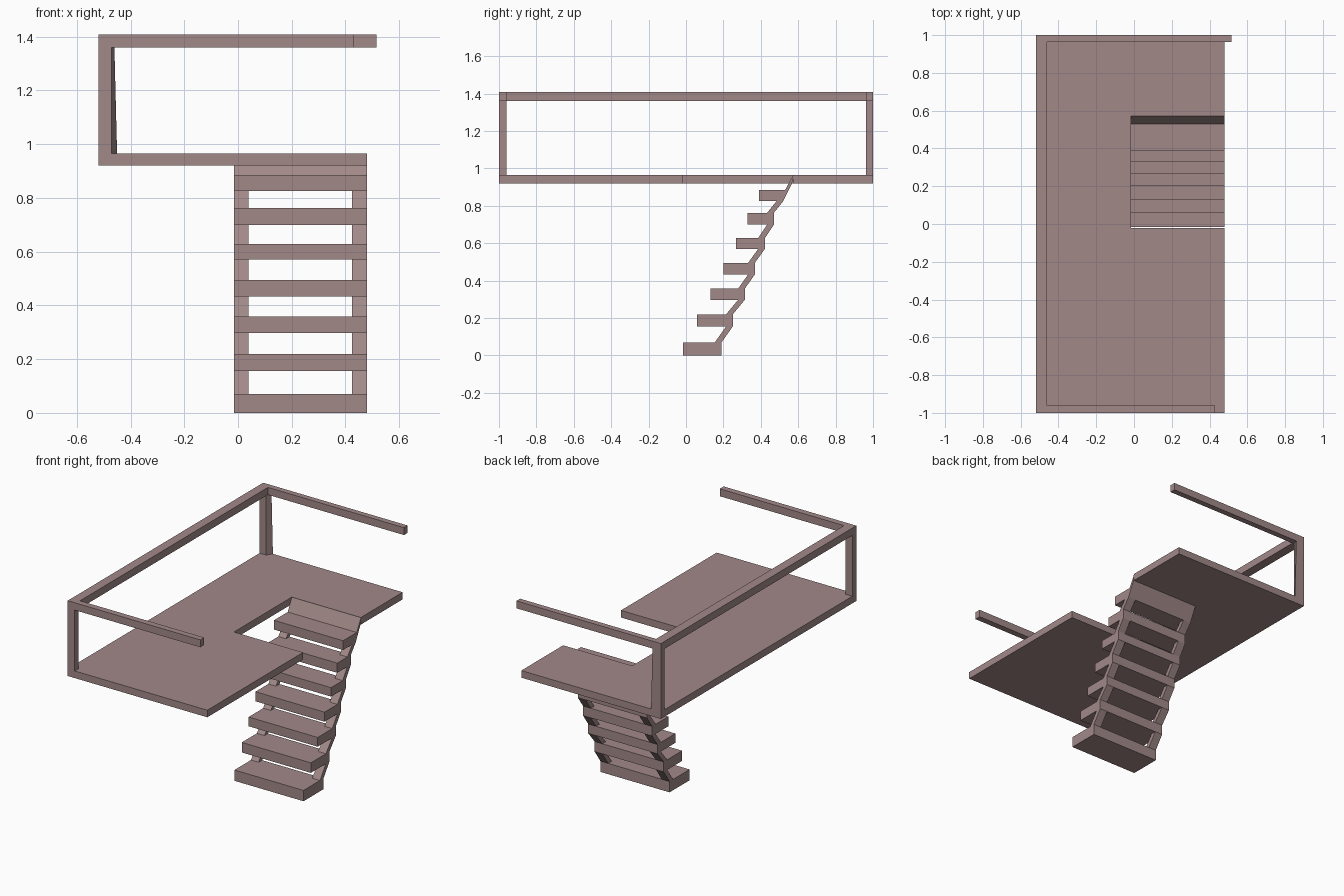
import bpy, bmesh
from mathutils import Vector

if "Cube" in bpy.data.objects:
    bpy.data.objects.remove(bpy.data.objects["Cube"])

mat = bpy.data.materials.new("dusty_brown")
mat.diffuse_color = (0.36, 0.25, 0.25, 1)
mat.use_nodes = True
mat.node_tree.nodes["Principled BSDF"].inputs["Base Color"].default_value = mat.diffuse_color


def prism(name, pts, shift):
    """Extrude a flat polygon of 3D points along a vector."""
    bm = bmesh.new()
    face = bm.faces.new([bm.verts.new(p) for p in pts])
    ext = bmesh.ops.extrude_face_region(bm, geom=[face])
    top = [v for v in ext["geom"] if isinstance(v, bmesh.types.BMVert)]
    bmesh.ops.translate(bm, verts=top, vec=Vector(shift))
    bmesh.ops.recalc_face_normals(bm, faces=bm.faces[:])
    me = bpy.data.meshes.new(name)
    bm.to_mesh(me)
    bm.free()
    me.materials.append(mat)
    ob = bpy.data.objects.new(name, me)
    bpy.context.collection.objects.link(ob)
    return ob


def plan(name, pts, z0, z1):
    return prism(name, [(x, y, z0) for x, y in pts], (0, 0, z1 - z0))


def side(name, pts, x0, x1):
    return prism(name, [(x0, y, z) for y, z in pts], (x1 - x0, 0, 0))


L, R = -0.015, 0.48          # stair width
FLOOR, TOP = 0.92, 0.966     # platform heights

# Platform with stair opening
plan("platform", [(-0.52, -1), (R, -1), (R, -0.02), (L, -0.02), (L, 0.572),
                  (R, 0.572), (R, 1), (-0.52, 1)], FLOOR, TOP)

# Handrail running around three sides
plan("handrail", [(0.43, -1), (0.43, -0.96), (-0.46, -0.96), (-0.46, 0.963),
                  (0.515, 0.963), (0.515, 1), (-0.52, 1), (-0.52, -1)], 1.36, 1.408)

# Corner posts
plan("front_post", [(-0.52, -1), (-0.47, -1), (-0.47, -0.96), (-0.52, -0.96)], TOP, 1.36)
back = plan("back_post", [(-0.52, 0.963), (-0.473, 0.963), (-0.46, 1), (-0.52, 1)], TOP, 1.36)
for v in back.data.vertices:   # slight flare at the foot
    if v.co.z < 1 and v.co.x > -0.465:
        v.co.x += 0.01

# Treads: front y, back y, bottom z, top z
treads = [(-0.015, 0.19, 0.0, 0.07), (0.06, 0.25, 0.155, 0.22),
          (0.13, 0.315, 0.298, 0.358), (0.2, 0.368, 0.433, 0.495),
          (0.267, 0.422, 0.57, 0.628), (0.33, 0.47, 0.70, 0.763)]
for i, (y0, y1, z0, z1) in enumerate(treads):
    side(f"tread_{i + 1}", [(y0, z0), (y1, z0), (y1, z1), (y0, z1)], L, R)

# Top tread with sloping panel up to the platform
side("top_tread", [(0.39, 0.825), (0.52, 0.825), (0.567, FLOOR), (0.574, TOP),
                   (0.53, 0.885), (0.39, 0.885)], L, R)

# Side stringers linking each tread to the next
W = 0.036
joints = treads + [(0.39, 0.52, 0.825, 0.885)]
for i, (a, b) in enumerate(zip(joints, joints[1:])):
    pts = [(a[1] - W, a[3]), (a[1], a[3]), (b[1], b[2]), (b[1] - W, b[2])]
    side(f"left_stringer_{i + 1}", pts, L, 0.04)
    side(f"right_stringer_{i + 1}", pts, 0.425, R)
